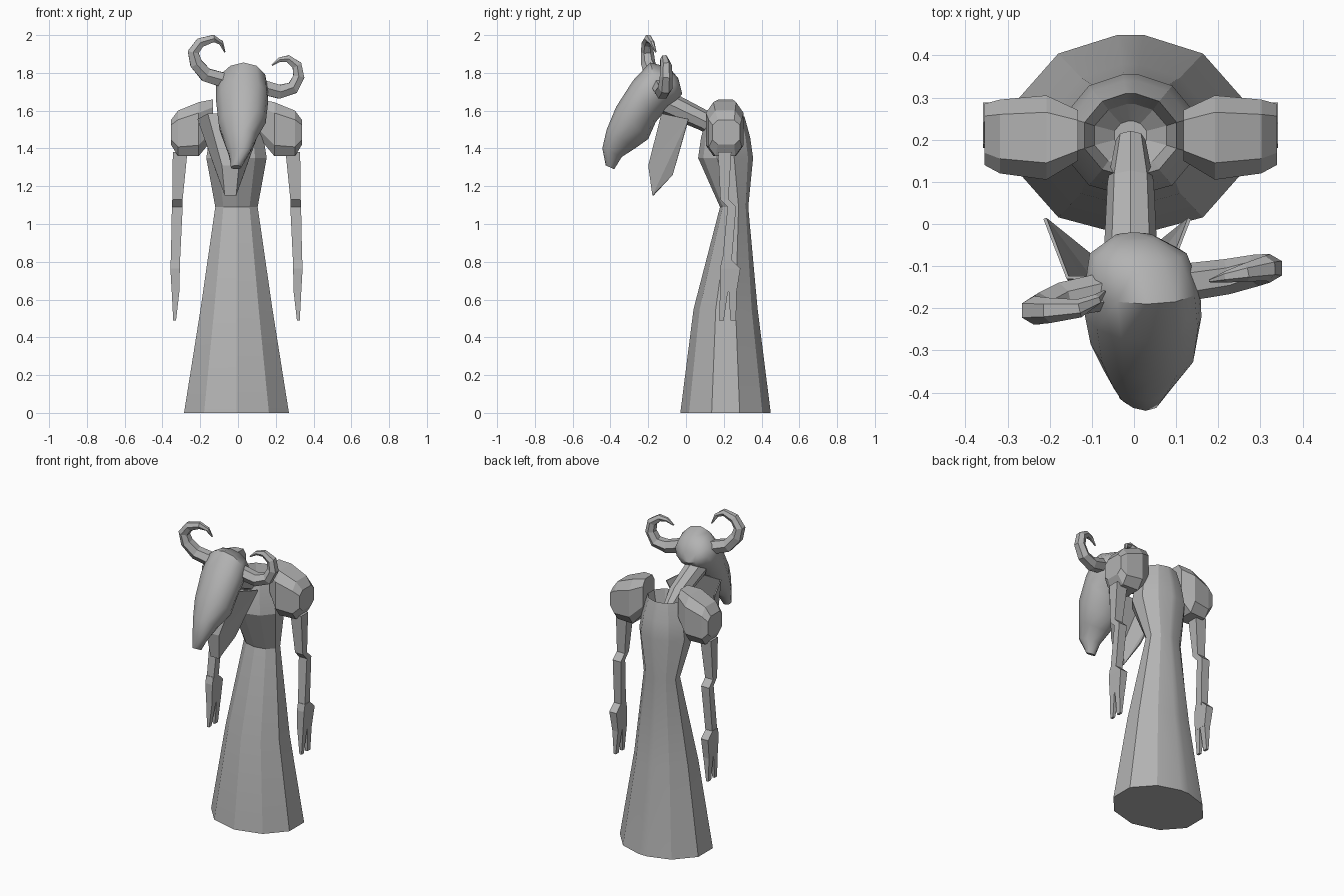
import bpy, bmesh
from math import sin, cos, pi, radians
from mathutils import Vector

if "Cube" in bpy.data.objects:
    bpy.data.objects.remove(bpy.data.objects["Cube"])

grey = bpy.data.materials.new("stone_grey")
grey.use_nodes = True
grey.diffuse_color = (0.45, 0.45, 0.45, 1)
grey.node_tree.nodes["Principled BSDF"].inputs["Base Color"].default_value = (0.45, 0.45, 0.45, 1)
MID = -0.008  # mirror plane of the body


def finish(name, bm, smooth=None):
    bmesh.ops.recalc_face_normals(bm, faces=bm.faces)
    mesh = bpy.data.meshes.new(name)
    bm.to_mesh(mesh)
    bm.free()
    mesh.materials.append(grey)
    obj = bpy.data.objects.new(name, mesh)
    bpy.context.collection.objects.link(obj)
    if smooth:
        bpy.ops.object.select_all(action='DESELECT')
        obj.select_set(True)
        bpy.context.view_layer.objects.active = obj
        bpy.ops.object.shade_smooth_by_angle(angle=radians(smooth))
    return obj


def add_loft(bm, rings):
    """Skin a list of equal-length point rings and cap both ends."""
    loops = [[bm.verts.new(p) for p in ring] for ring in rings]
    for a, b in zip(loops, loops[1:]):
        for i in range(len(a)):
            j = (i + 1) % len(a)
            bm.faces.new((a[i], a[j], b[j], b[i]))
    bm.faces.new(loops[0])
    bm.faces.new(loops[-1])


def loft(name, rings, smooth=None):
    bm = bmesh.new()
    add_loft(bm, rings)
    return finish(name, bm, smooth)


def tube_rings(path, radii, sides):
    """Rings around a path, square to its direction."""
    pts = [Vector(p) for p in path]
    rings = []
    for i, p in enumerate(pts):
        d = (pts[min(i + 1, len(pts) - 1)] - pts[max(i - 1, 0)]).normalized()
        u = Vector((0, 1, 0)) if abs(d.y) < 0.7 else Vector((1, 0, 0))
        u = (u - d * u.dot(d)).normalized()
        v = d.cross(u)
        rings.append([p + radii[i] * (u * cos(2 * pi * k / sides) + v * sin(2 * pi * k / sides))
                      for k in range(sides)])
    return rings


# Robe: faceted gown with waist, chest and a hollow collar
angles = [radians(a) for a in (84, 54, 18, -18, -54, -90, -126, -162, 162, 126, 96)]
robe = [  # z, centre y, half width, half depth
    (0, 0.21, 0.292, 0.24), (0.55, 0.21, 0.2, 0.17), (1.09, 0.255, 0.118, 0.075),
    (1.35, 0.21, 0.168, 0.146), (1.46, 0.21, 0.15, 0.13), (1.57, 0.21, 0.115, 0.1),
    (1.46, 0.21, 0.09, 0.075), (1.42, 0.21, 0.04, 0.035)]
loft("robe", [[(MID + w * cos(a), y + d * sin(a), z) for a in angles] for z, y, w, d in robe], 20)


# Shoulders, arms and hands, built once per side
def octagon(x, y0, y1, z0, z1):
    cy, cz = (y1 - y0) * 0.2, (z1 - z0) * 0.2
    return [(x, y0 + cy, z0), (x, y1 - cy, z0), (x, y1, z0 + cz), (x, y1, z1 - cz),
            (x, y1 - cy, z1), (x, y0 + cy, z1), (x, y0, z1 - cz), (x, y0, z0 + cz)]


def box_rings(sections):
    """Sections of x0, x1, y0, y1, z."""
    return [[(a, c, z), (b, c, z), (b, d, z), (a, d, z)] for a, b, c, d, z in sections]


def mirrored(rings, side):
    return [[(MID + side * x, y, z) for x, y, z in ring] for ring in rings]


shoulder = [octagon(0.125, 0.15, 0.27, 1.45, 1.66), octagon(0.2, 0.105, 0.305, 1.36, 1.645),
            octagon(0.31, 0.12, 0.295, 1.36, 1.6), octagon(0.347, 0.14, 0.285, 1.42, 1.55)]
upper_arm = box_rings([(0.26, 0.337, 0.17, 0.24, 1.38), (0.285, 0.34, 0.182, 0.225, 1.13),
                       (0.285, 0.342, 0.22, 0.265, 1.09), (0.3, 0.348, 0.19, 0.24, 0.78)])
hand = box_rings([(0.3, 0.35, 0.19, 0.24, 0.81), (0.3, 0.35, 0.18, 0.288, 0.765),
                  (0.302, 0.343, 0.18, 0.268, 0.64)])
fingers = [box_rings([(0.302, 0.343, a, b, 0.645), (0.32, 0.335, c, d, 0.49)])
           for a, b, c, d in ((0.18, 0.222, 0.176, 0.2), (0.226, 0.268, 0.235, 0.265))]
for label, side in (("left", 1), ("right", -1)):
    loft(label + "_shoulder", mirrored(shoulder, side))
    loft(label + "_arm", mirrored(upper_arm, side))
    bm = bmesh.new()
    for part in [hand] + fingers:
        add_loft(bm, mirrored(part, side))
    finish(label + "_hand", bm)

# Neck reaching forward out of the collar
loft("neck", tube_rings([(MID, 0.2, 1.47), (MID, 0.1, 1.545), (MID, -0.1, 1.64)],
                        [0.035, 0.055, 0.065], 8))

# Skull: long muzzle pointing forward and down, slightly rolled
skull = [  # top y, top z, bottom y, bottom z, centre x, half width, roll
    (-0.04, 1.77, -0.02, 1.69, 0.0, 0.05, 0), (-0.09, 1.83, -0.05, 1.65, 0.01, 0.115, 0),
    (-0.19, 1.855, -0.11, 1.6, 0.02, 0.137, 0.01), (-0.28, 1.76, -0.16, 1.54, 0.022, 0.138, 0.02),
    (-0.37, 1.62, -0.2, 1.45, 0.022, 0.125, 0.02), (-0.42, 1.5, -0.27, 1.4, 0.012, 0.085, 0.02),
    (-0.443, 1.4, -0.34, 1.355, 0.008, 0.055, 0.02), (-0.425, 1.31, -0.38, 1.29, -0.01, 0.028, 0)]
rings = []
for ty, tz, by, bz, cx, hw, roll in skull:
    ring = []
    for k in range(12):
        c, s = cos(pi * k / 6), sin(pi * k / 6)
        t = (1 + s) / 2
        ring.append((cx + hw * c + roll * s, by + (ty - by) * t, bz + (tz - bz) * t))
    rings.append(ring)
loft("skull", rings, 45)

# Curled horns, one higher than the other
radii = [0.045, 0.042, 0.038, 0.034, 0.03, 0.022, 0.014, 0.004]
horns = {
    "right_horn": [(-0.07, -0.16, 1.76), (-0.17, -0.18, 1.79), (-0.222, -0.2, 1.85),
                   (-0.237, -0.205, 1.91), (-0.2, -0.205, 1.96), (-0.13, -0.2, 1.982),
                   (-0.09, -0.18, 1.96), (-0.07, -0.16, 1.91)],
    "left_horn": [(0.11, -0.14, 1.73), (0.22, -0.125, 1.7), (0.29, -0.11, 1.72),
                  (0.322, -0.105, 1.78), (0.312, -0.105, 1.84), (0.265, -0.115, 1.875),
                  (0.22, -0.125, 1.87), (0.18, -0.135, 1.84)]}
for name, path in horns.items():
    loft(name, tube_rings(path, radii, 6))

# Folded bib hanging beneath the jaw, with a wing on each side
bm = bmesh.new()
wings = []
for cx, side in ((-0.04, -1), (-0.04, 1)):
    outline = [(0.175, 0.012, 1.555), (0.12, -0.13, 1.585), (0.045, -0.2, 1.31),
               (0.03, -0.178, 1.15), (0.07, -0.07, 1.26)]
    wing = [bm.verts.new((cx + side * x, y, z)) for x, y, z in outline]
    for i in range(1, 4):
        bm.faces.new((wing[0], wing[i], wing[i + 1]))
    wings.append(wing)
for i in (1, 2):
    bm.faces.new((wings[0][i], wings[1][i], wings[1][i + 1], wings[0][i + 1]))
bib = finish("bib", bm)
thick = bib.modifiers.new("thickness", 'SOLIDIFY')
thick.thickness = 0.008
